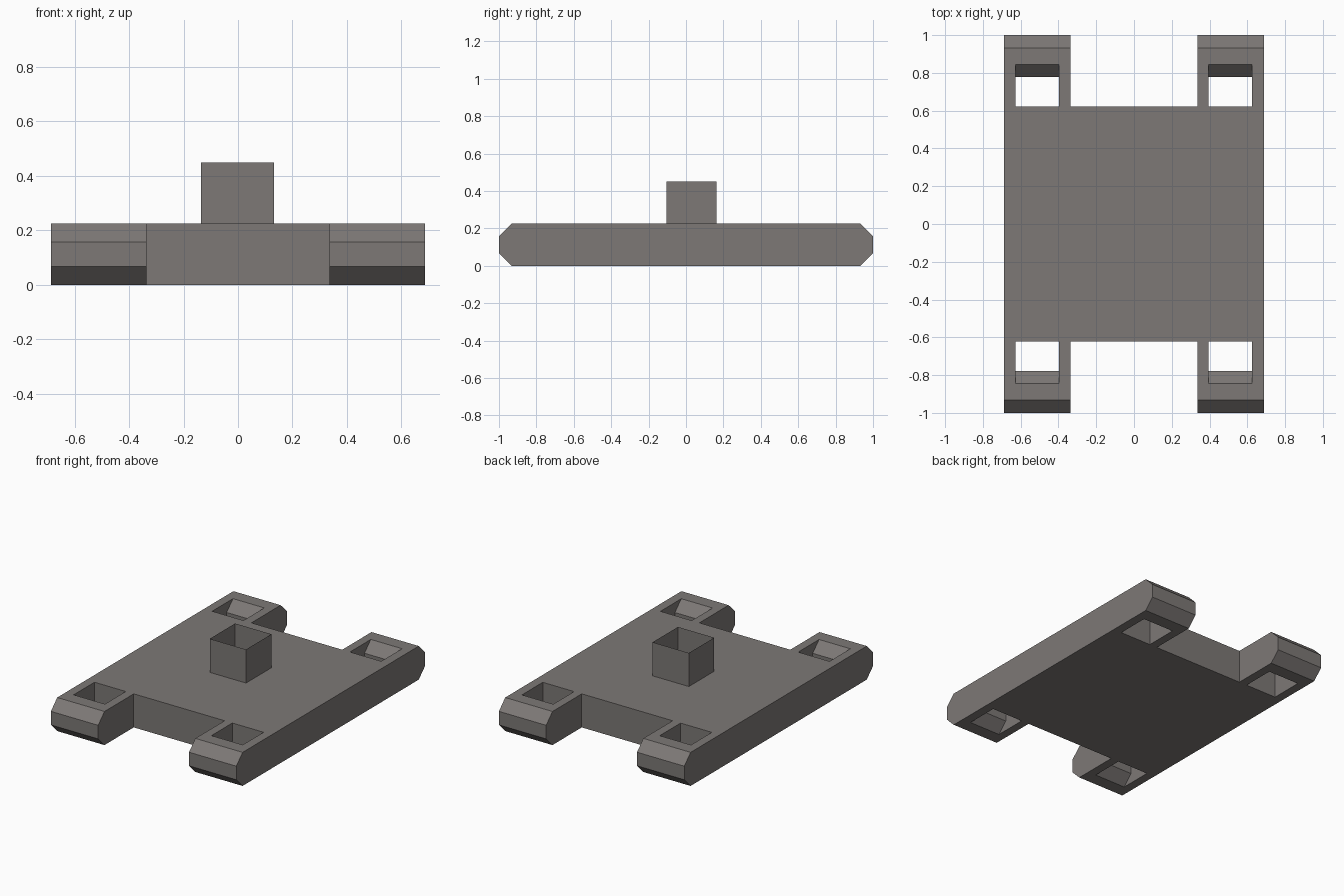
import bpy, bmesh

if "Cube" in bpy.data.objects:
    bpy.data.objects.remove(bpy.data.objects["Cube"])

grey = bpy.data.materials.new("warm grey")
grey.diffuse_color = (0.205, 0.19, 0.182, 1)
grey.use_nodes = True
grey.node_tree.nodes["Principled BSDF"].inputs["Base Color"].default_value = grey.diffuse_color

H, C = 0.225, 0.067  # plate thickness and chamfer size


def make_object(name, bm):
    bmesh.ops.recalc_face_normals(bm, faces=bm.faces)
    mesh = bpy.data.meshes.new(name)
    bm.to_mesh(mesh)
    bm.free()
    mesh.materials.append(grey)
    obj = bpy.data.objects.new(name, mesh)
    bpy.context.collection.objects.link(obj)
    return obj


def add_prism(bm, profile, x0, x1):
    """Extrude a (y, z) profile along x."""
    face = bm.faces.new([bm.verts.new((x0, y, z)) for y, z in profile])
    ext = bmesh.ops.extrude_face_region(bm, geom=[face])["geom"]
    bmesh.ops.translate(bm, vec=(x1 - x0, 0, 0),
                        verts=[v for v in ext if isinstance(v, bmesh.types.BMVert)])


# Base plate with chamfered ends
bm = bmesh.new()
end = [(1 - C, 0), (1, C), (1, H - C), (1 - C, H)]
add_prism(bm, end + [(-y, z) for y, z in reversed(end)], -0.6875, 0.6875)
plate = make_object("base_plate", bm)

# Cutters: end notches, and slots that leave an octagonal bar at each corner
bm = bmesh.new()
notch = [(0.623, -0.1), (1.1, -0.1), (1.1, 0.4), (0.623, 0.4)]
slot = [(0.623, -0.1), (0.844, -0.1), (0.844, 0), (0.844 - C, C),
        (0.844 - C, H - C), (0.844, H), (0.844, 0.4), (0.623, 0.4)]
for s in (-1, 1):
    add_prism(bm, [(s * y, z) for y, z in notch], -0.337, 0.337)
    for x0, x1 in ((-0.628, -0.396), (0.394, 0.626)):
        add_prism(bm, [(s * y, z) for y, z in slot], x0, x1)
cutter = make_object("corner_cutters", bm)
cutter.hide_render = True

mod = plate.modifiers.new("cut", 'BOOLEAN')
mod.operation = 'DIFFERENCE'
mod.solver = 'EXACT'
mod.object = cutter
bpy.context.view_layer.objects.active = plate
bpy.ops.object.modifier_apply(modifier=mod.name)
bpy.data.objects.remove(cutter)

# Open square socket: thin walls only, no lid
bm = bmesh.new()
corners = [(-0.136, -0.105), (0.133, -0.105), (0.133, 0.164), (-0.136, 0.164)]
low = [bm.verts.new((x, y, H)) for x, y in corners]
top = [bm.verts.new((x, y, 0.45)) for x, y in corners]
for i in range(4):
    j = (i + 1) % 4
    bm.faces.new((low[i], low[j], top[j], top[i]))
make_object("square_socket", bm)
